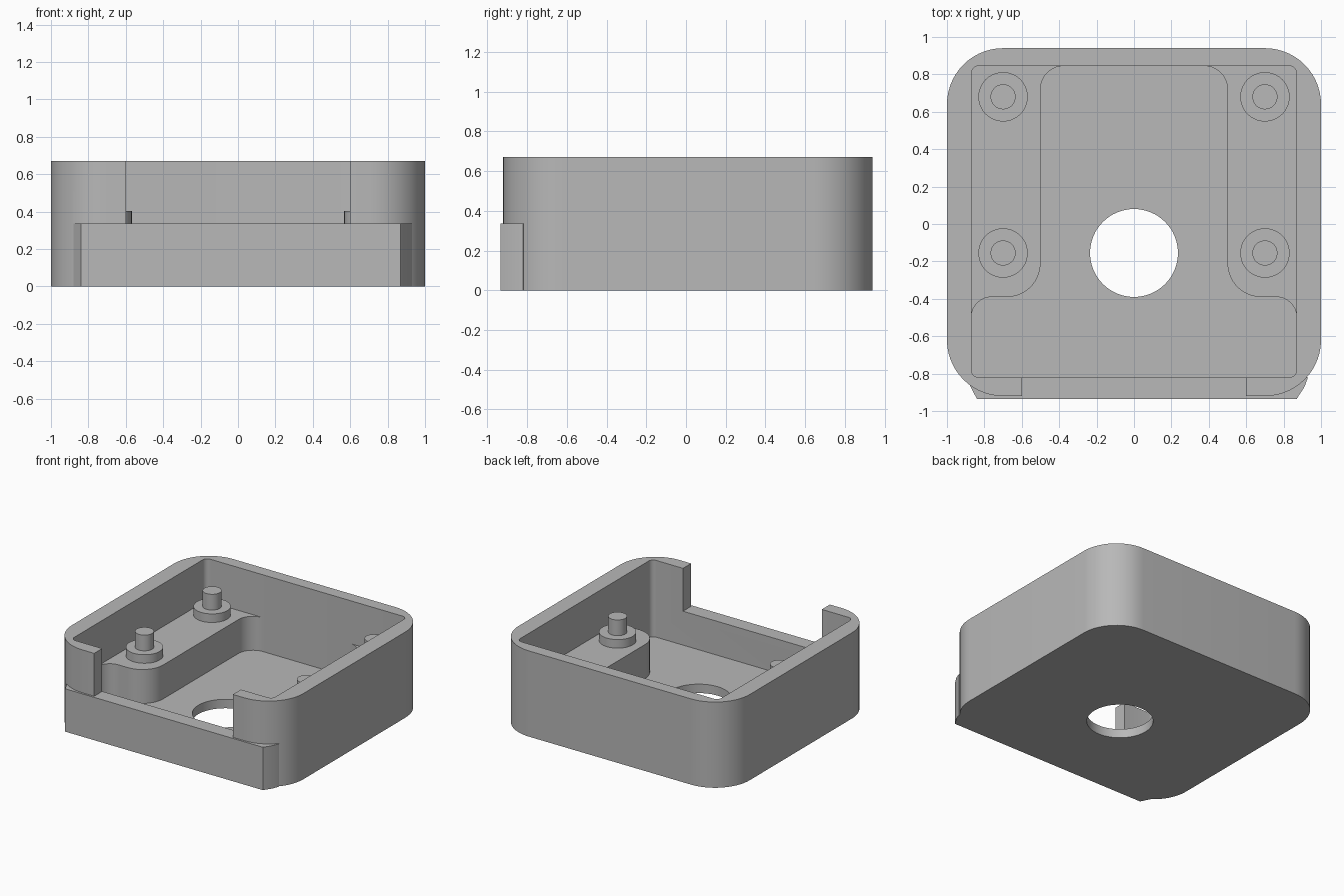
import bpy, bmesh
from math import cos, sin, radians

cube = bpy.data.objects.get("Cube")
if cube:
    bpy.data.objects.remove(cube, do_unlink=True)

grey = bpy.data.materials.new("plain grey")
grey.use_nodes = True
colour = (0.48, 0.48, 0.48, 1)
grey.diffuse_color = colour
grey.node_tree.nodes["Principled BSDF"].inputs["Base Color"].default_value = colour

HEIGHT, FLOOR, LEDGE = 0.67, 0.07, 0.335


def arc(cx, cy, r, start, end, n=14):
    angles = [radians(start + (end - start) * i / n) for i in range(n + 1)]
    return [(cx + r * cos(a), cy + r * sin(a)) for a in angles]


def rounded_rect(x, y0, y1, r, n=14):
    return (arc(x - r, y1 - r, r, 0, 90, n) + arc(r - x, y1 - r, r, 90, 180, n)
            + arc(r - x, y0 + r, r, 180, 270, n) + arc(x - r, y0 + r, r, 270, 360, n))


def circle(cx, cy, r, n=40):
    return arc(cx, cy, r, 0, 360, n)[:-1]


def prism(name, outline, z0, z1):
    bm = bmesh.new()
    face = bm.faces.new([bm.verts.new((x, y, z0)) for x, y in outline])
    top = bmesh.ops.extrude_face_region(bm, geom=[face])["geom"]
    verts = [v for v in top if isinstance(v, bmesh.types.BMVert)]
    bmesh.ops.translate(bm, verts=verts, vec=(0, 0, z1 - z0))
    bmesh.ops.recalc_face_normals(bm, faces=bm.faces)
    mesh = bpy.data.meshes.new(name)
    bm.to_mesh(mesh)
    bm.free()
    mesh.materials.append(grey)
    obj = bpy.data.objects.new(name, mesh)
    bpy.context.collection.objects.link(obj)
    return obj


def select(obj):
    bpy.ops.object.select_all(action="DESELECT")
    obj.select_set(True)
    bpy.context.view_layer.objects.active = obj


def combine(target, tool, operation):
    tool.hide_render = True
    mod = target.modifiers.new(operation, "BOOLEAN")
    mod.operation, mod.solver, mod.object = operation, "EXACT", tool
    select(target)
    bpy.ops.object.modifier_apply(modifier=mod.name)
    bpy.data.objects.remove(tool, do_unlink=True)


def smooth(obj):
    select(obj)
    bpy.ops.object.shade_smooth_by_angle(angle=radians(25))


# Shell with an open front notch
shell = prism("shell", rounded_rect(1, -0.92, 0.94, 0.3), 0, HEIGHT)
notch = [(-0.6, -1), (0.6, -1), (0.6, -0.7), (-0.6, -0.7)]
combine(shell, prism("notch_cutter", notch, 0.3, 1), "DIFFERENCE")

# Front sill closing the lower half of the notch
sill = [(-0.84, -0.935), (0.87, -0.935), (0.912, -0.87), (0.93, -0.82),
        (0.8, -0.8), (-0.8, -0.8), (-0.9, -0.82)]
combine(shell, prism("sill", sill, 0, LEDGE), "UNION")

# Cavity and round floor opening
cavity = rounded_rect(0.87, -0.82, 0.845, 0.04, 6)
combine(shell, prism("cavity_cutter", cavity, FLOOR, 1), "DIFFERENCE")
opening = circle(0, -0.155, 0.235, 64)
combine(shell, prism("opening_cutter", opening, -0.2, 0.2), "DIFFERENCE")
smooth(shell)

# Side shelves blended into the walls, carrying bosses and pins
shelf = ([(0.89, 0.86), (0.375, 0.86)] + arc(0.375, 0.72, 0.125, 90, 0)
         + arc(0.68, -0.21, 0.18, 180, 270) + arc(0.76, -0.5, 0.11, 90, 0)
         + [(0.89, -0.5)])
for side, s in (("left", 1), ("right", -1)):
    smooth(prism(side + "_shelf", [(s * x, y) for x, y in shelf], FLOOR - 0.02, LEDGE))
    for place, y in (("front", -0.155), ("back", 0.68)):
        label = place + "_" + side
        smooth(prism(label + "_boss", circle(s * 0.7, y, 0.132), LEDGE - 0.02, 0.402))
        smooth(prism(label + "_pin", circle(s * 0.7, y, 0.067), 0.38, 0.525))
